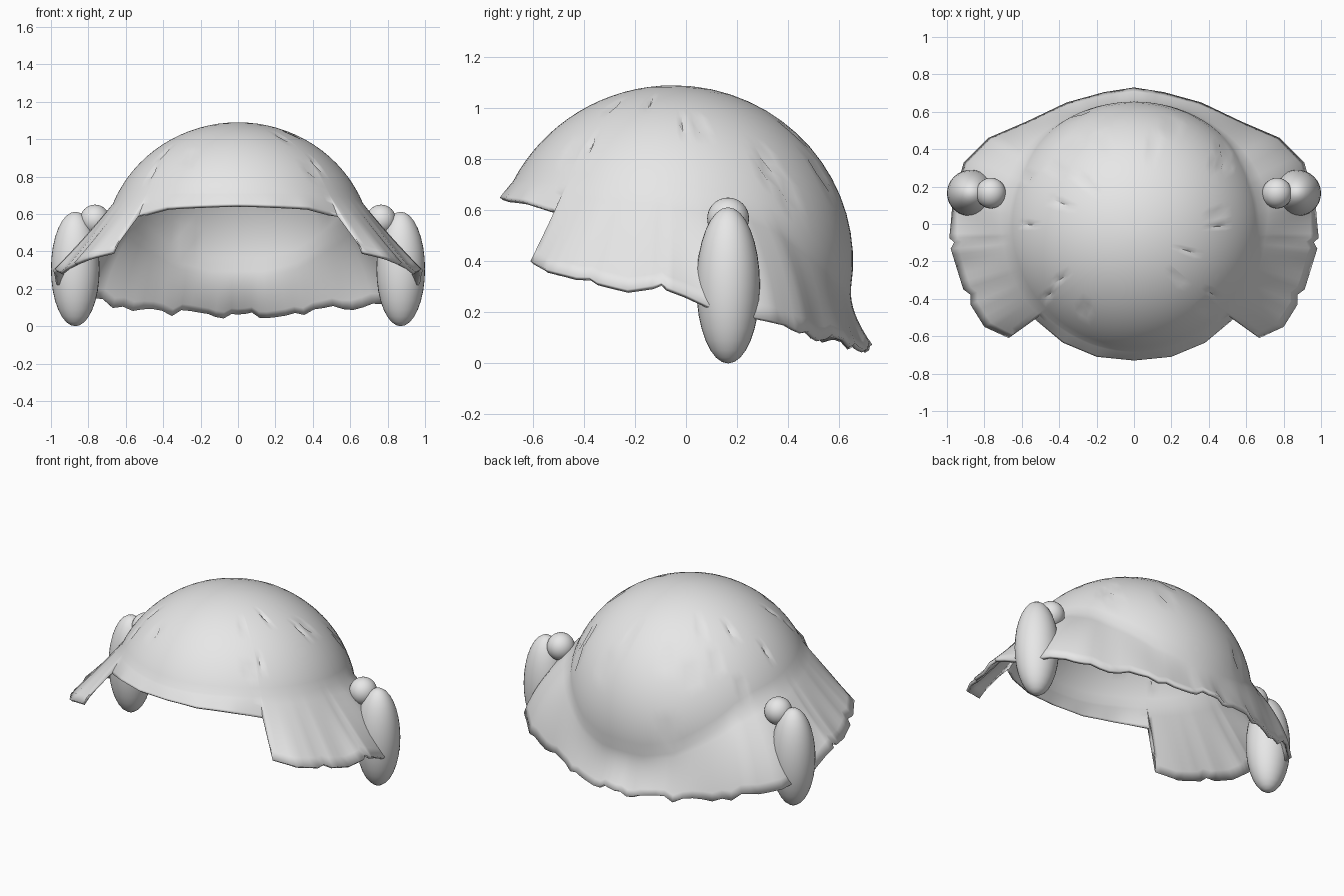
import bpy, bmesh, math, random
from mathutils import Vector

if "Cube" in bpy.data.objects:
    bpy.data.objects.remove(bpy.data.objects["Cube"])

random.seed(4)
grey = bpy.data.materials.new("light_grey")
grey.diffuse_color = (0.8, 0.8, 0.8, 1)
grey.use_nodes = True
grey.node_tree.nodes["Principled BSDF"].inputs["Base Color"].default_value = grey.diffuse_color

# Half of the hair rim from front to back:
# x, y, z, elevation where it leaves the dome, fullness of the flare
RIM = [(0, -.73, .65, 27, .3), (.2, -.71, .645, 27, .3), (.38, -.635, .635, 27, .3),
       (.53, -.51, .59, 26, .3), (.67, -.61, .40, 26, .25), (.80, -.55, .37, 25, .25),
       (.90, -.39, .33, 24, .25), (.95, -.23, .29, 23, .25), (.99, -.10, .31, 22, .25),
       (.98, 0, .27, 21, .4), (.97, .12, .21, 20, .65), (.91, .33, .17, 18, .7),
       (.78, .46, .14, 14, .7), (.57, .55, .10, 5, .6), (.36, .65, .08, -5, .3),
       (.16, .705, .07, -9, .1), (0, .73, .06, -9, .1)]
CREASES = (6, 8)           # rim points where the side locks divide
SUB, DOME_ROWS, FLARE_ROWS = 4, 16, 8
CENTRE, RADII = Vector((0, -.05, .40)), Vector((.72, .705, .69))


def dome_point(phi, e):
    return CENTRE + Vector((RADII.x * math.cos(e) * math.cos(phi),
                            RADII.y * math.cos(e) * math.sin(phi),
                            RADII.z * math.sin(e)))


def rim_columns():
    half = []
    for i in range(len(RIM) - 1):
        for s in range(SUB):
            t = s / SUB
            p = [a + (b - a) * t for a, b in zip(RIM[i], RIM[i + 1])]
            half.append((p, s == 0 and i in CREASES))
    half.append((list(RIM[-1]), False))
    mirrored = [([-p[0]] + p[1:], c) for p, c in half[1:-1]]
    return half + mirrored[::-1]


def finish(obj, angle=40):
    obj.data.materials.append(grey)
    bpy.ops.object.select_all(action='DESELECT')
    obj.select_set(True)
    bpy.context.view_layer.objects.active = obj
    bpy.ops.object.shade_smooth_by_angle(angle=math.radians(angle))


# Hair cap: dome that flows out into the fringe, side locks and ragged nape
bm = bmesh.new()
apex = bm.verts.new(dome_point(0, math.pi / 2))
columns = []
for (x, y, z, elev, full), crease in rim_columns():
    rim = Vector((x, y, z))
    if y > .4:
        rim.z += random.uniform(-.022, .022)
    phi = math.atan2((y - CENTRE.y) / RADII.y, x / RADII.x)
    e0 = math.radians(elev)
    col = []
    for r in range(1, DOME_ROWS + 1):
        e = math.pi / 2 + (e0 - math.pi / 2) * r / DOME_ROWS
        col.append(bm.verts.new(dome_point(phi, e)))
    start = dome_point(phi, e0)
    tangent = (dome_point(phi, e0 - .01) - start).normalized()
    bend = start + tangent * (rim - start).length * .4
    outer = Vector((x, y, (start.z + rim.z) / 2))
    bend = bend.lerp(outer, full)
    for r in range(1, FLARE_ROWS + 1):
        t = r / FLARE_ROWS
        p = start * (1 - t) ** 2 + bend * 2 * t * (1 - t) + rim * t * t
        if crease:
            p -= Vector((x, y, -.3)).normalized() * .03 * t
        col.append(bm.verts.new(p))
    columns.append(col)
for a, b in zip(columns, columns[1:] + columns[:1]):
    bm.faces.new((apex, a[0], b[0]))
    for r in range(len(a) - 1):
        bm.faces.new((a[r], a[r + 1], b[r + 1], b[r]))

# Small random nicks on the crown
for _ in range(22):
    v = random.choice(columns)[random.randint(5, DOME_ROWS - 3)]
    v.co -= (v.co - CENTRE).normalized() * .018
bmesh.ops.recalc_face_normals(bm, faces=bm.faces)
apex.normal_update()
if apex.normal.z < 0:
    bmesh.ops.reverse_faces(bm, faces=bm.faces)
mesh = bpy.data.meshes.new("hair_cap")
bm.to_mesh(mesh)
bm.free()
cap = bpy.data.objects.new("hair_cap", mesh)
bpy.context.collection.objects.link(cap)
finish(cap)
shell = cap.modifiers.new("thickness", 'SOLIDIFY')
shell.thickness = .02
shell.offset = -1


# Hanging side buns, each with a round bobble on top
def ball(name, loc, scale):
    bpy.ops.mesh.primitive_uv_sphere_add(segments=32, ring_count=16, radius=1, location=loc)
    obj = bpy.context.object
    obj.name = name
    obj.scale = scale
    bpy.ops.object.transform_apply(location=False, rotation=False, scale=True)
    finish(obj, 60)


for side, label in ((1, "right"), (-1, "left")):
    ball(label + "_bun", (side * .87, .165, .306), (.13, .125, .306))
    ball(label + "_bobble", (side * .765, .165, .568), (.08, .082, .082))
